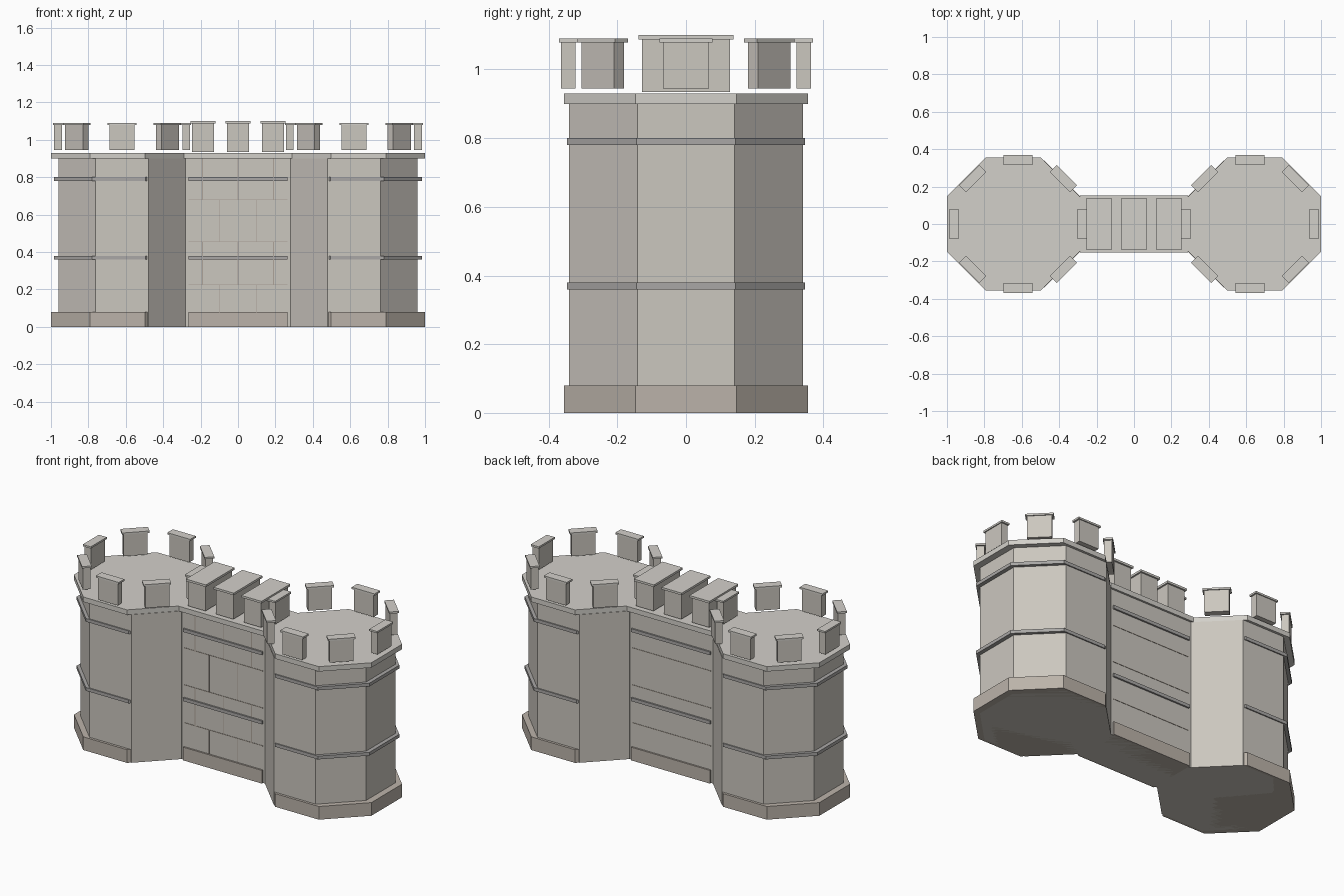
import bpy, bmesh
from math import pi, cos, sin
from mathutils import Matrix

if "Cube" in bpy.data.objects:
    bpy.data.objects.remove(bpy.data.objects["Cube"])


def material(name, r, g, b):
    m = bpy.data.materials.new(name)
    m.diffuse_color = (r, g, b, 1)
    m.use_nodes = True
    m.node_tree.nodes["Principled BSDF"].inputs["Base Color"].default_value = m.diffuse_color
    return m


STONE = material("stone", 0.60, 0.57, 0.52)
PLINTH = material("dark_stone", 0.50, 0.45, 0.40)
BAND = material("band_stone", 0.40, 0.39, 0.38)
CAP = material("cap_stone", 0.65, 0.63, 0.59)
MORTAR = material("mortar", 0.42, 0.37, 0.32)


def finish(bm, name, mat):
    me = bpy.data.meshes.new(name)
    bm.to_mesh(me)
    bm.free()
    ob = bpy.data.objects.new(name, me)
    me.materials.append(mat)
    bpy.context.collection.objects.link(ob)
    return ob


def box(name, mat, x, y, z0, z1, w, d, angle=0):
    bm = bmesh.new()
    bmesh.ops.create_cube(bm, size=1, matrix=(
        Matrix.Translation((x, y, (z0 + z1) / 2))
        @ Matrix.Rotation(angle, 4, 'Z')
        @ Matrix.Diagonal((w, d, z1 - z0, 1))))
    return finish(bm, name, mat)


def octagon(name, mat, x, apothem, z0, z1):
    bm = bmesh.new()
    r = apothem / cos(pi / 8)
    bmesh.ops.create_cone(bm, cap_ends=True, segments=8, radius1=r, radius2=r,
                          depth=z1 - z0, matrix=Matrix.Translation((x, 0, (z0 + z1) / 2))
                          @ Matrix.Rotation(pi / 8, 4, 'Z'))
    return finish(bm, name, mat)


# Two octagonal towers; trims sit slightly outward of the shafts
for side, s in (("left", -1), ("right", 1)):
    octagon(side + "_tower_shaft", STONE, s * 0.62, 0.34, 0, 0.90)
    octagon(side + "_tower_plinth", PLINTH, s * 0.645, 0.355, 0, 0.08)
    octagon(side + "_tower_roof_slab", CAP, s * 0.645, 0.355, 0.90, 0.93)
    for z in (0.37, 0.79):
        octagon(side + "_tower_band", BAND, s * 0.637, 0.347, z - 0.01, z + 0.01)
    # Ring of raised battlements
    for i in range(8):
        a = i * pi / 4
        x, y = s * 0.62 + 0.343 * cos(a), 0.343 * sin(a)
        box(side + "_tower_merlon", STONE, x, y, 0.945, 1.079, 0.042, 0.134, a)
        box(side + "_tower_merlon_cap", CAP, x, y, 1.079, 1.09, 0.054, 0.154, a)

# Connecting wall
box("wall", STONE, 0, 0, 0, 0.90, 0.58, 0.28)
box("wall_plinth", PLINTH, 0, 0, 0, 0.08, 0.53, 0.30)
box("wall_walk_slab", CAP, 0, 0, 0.90, 0.93, 0.58, 0.304)
for z in (0.37, 0.79):
    box("wall_band", BAND, 0, 0, z - 0.01, z + 0.01, 0.53, 0.30)

# Wall battlements
for x in (-0.187, 0, 0.187):
    box("wall_merlon", STONE, x, 0, 0.935, 1.087, 0.116, 0.256)
    box("wall_merlon_cap", CAP, x, 0, 1.087, 1.10, 0.135, 0.276)

# Mortar courses on both faces, staggered joints on the front
for z in (0.225, 0.455, 0.68):
    box("mortar_course", MORTAR, 0, 0, z - 0.002, z + 0.002, 0.53, 0.284)
rows = [(0.08, 0.225), (0.225, 0.455), (0.455, 0.68), (0.68, 0.90)]
for i, (z0, z1) in enumerate(rows):
    for x in ((-0.19, 0, 0.19) if i % 2 else (-0.097, 0.097)):
        box("mortar_joint", MORTAR, x, -0.14, z0, z1, 0.004, 0.004)
